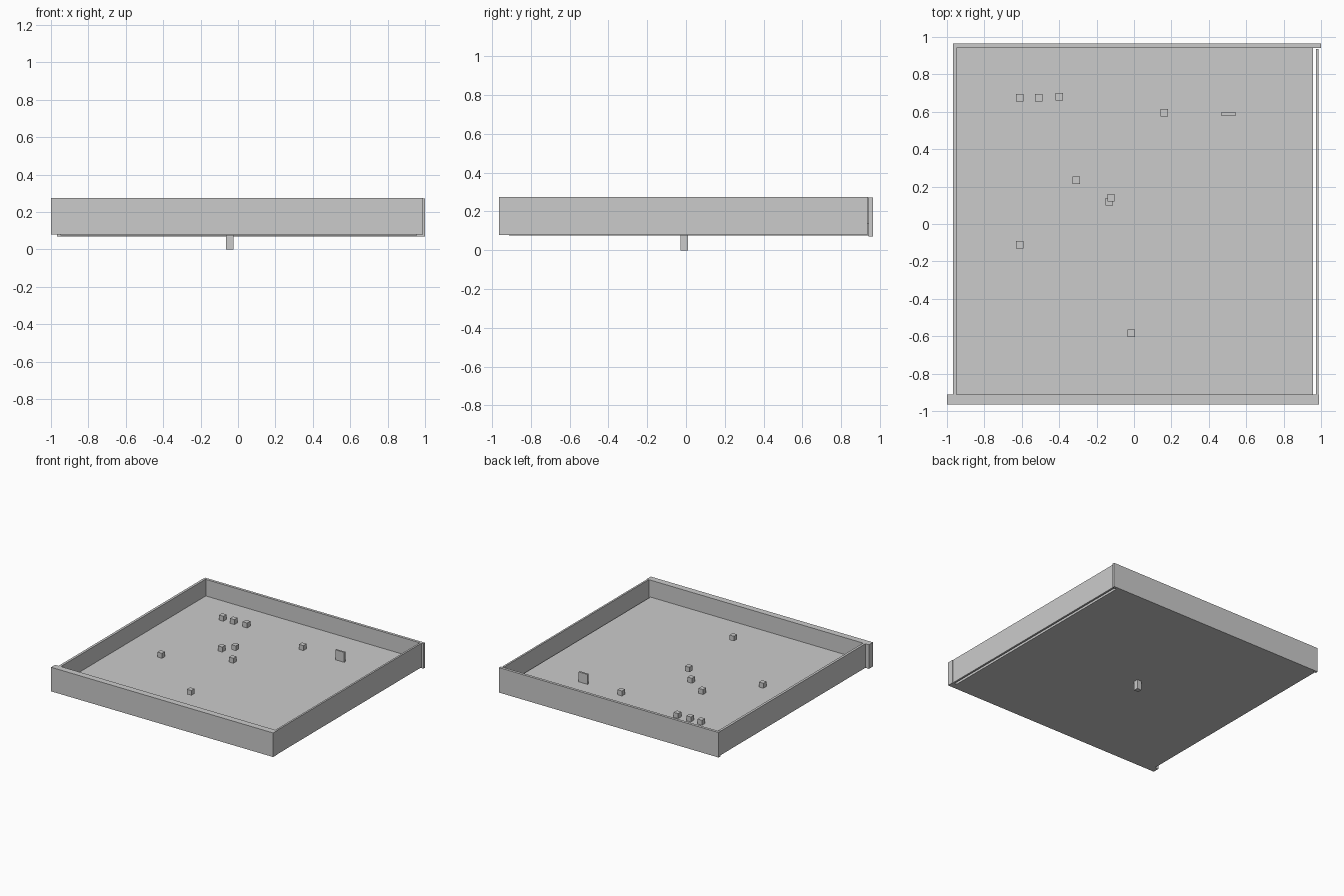
import bpy

old = bpy.data.objects.get("Cube")
if old:
    bpy.data.objects.remove(old, do_unlink=True)

grey = bpy.data.materials.new("light_grey")
grey.use_nodes = True
grey.diffuse_color = (0.6, 0.6, 0.6, 1)
grey.node_tree.nodes["Principled BSDF"].inputs["Base Color"].default_value = (0.6, 0.6, 0.6, 1)


def box(name, xs, ys, zs):
    """Box spanning the given (low, high) range on each axis."""
    spans = (xs, ys, zs)
    bpy.ops.mesh.primitive_cube_add(size=1, location=[sum(s) / 2 for s in spans])
    obj = bpy.context.object
    obj.name = name
    obj.scale = [s[1] - s[0] for s in spans]
    bpy.ops.object.transform_apply(location=False, rotation=False, scale=True)
    obj.data.materials.append(grey)
    return obj


def block(name, x, y, z, half=0.02):
    """Small cube centred on a point."""
    return box(name, (x - half, x + half), (y - half, y + half), (z - half, z + half))


BOTTOM, TOP = 0.08, 0.275
FLOOR = 0.138

# Floor slab, leaving a narrow slot beside the left wall
box("floor", (-0.948, 0.957), (-0.912, 0.942), (0.075, FLOOR))

# Surrounding walls
box("front_wall", (-1.0, 0.99), (-0.964, -0.912), (BOTTOM, TOP))
box("back_wall", (-0.968, 1.0), (0.942, 0.964), (0.07, 0.272))
box("right_wall", (-0.968, -0.948), (-0.912, 0.942), (BOTTOM, TOP))
box("left_wall", (0.972, 0.987), (-0.912, 0.936), (BOTTOM, TOP))

# Small blocks resting on the floor
spots = [(-0.61, 0.675), (-0.51, 0.675), (-0.4, 0.68), (0.163, 0.595),
         (-0.31, 0.233), (-0.132, 0.12), (-0.61, -0.11)]
for x, y in spots:
    block("floor_block", x, y, FLOOR + 0.02)

# Raised blocks
block("raised_block", -0.123, 0.14, 0.253)
block("raised_front_block", -0.014, -0.585, 0.198)

# Upright plate and the peg underneath
box("upright_plate", (0.465, 0.545), (0.58, 0.595), (FLOOR, FLOOR + 0.08))
box("bottom_peg", (-0.064, -0.024), (-0.028, 0.01), (0, 0.08))
